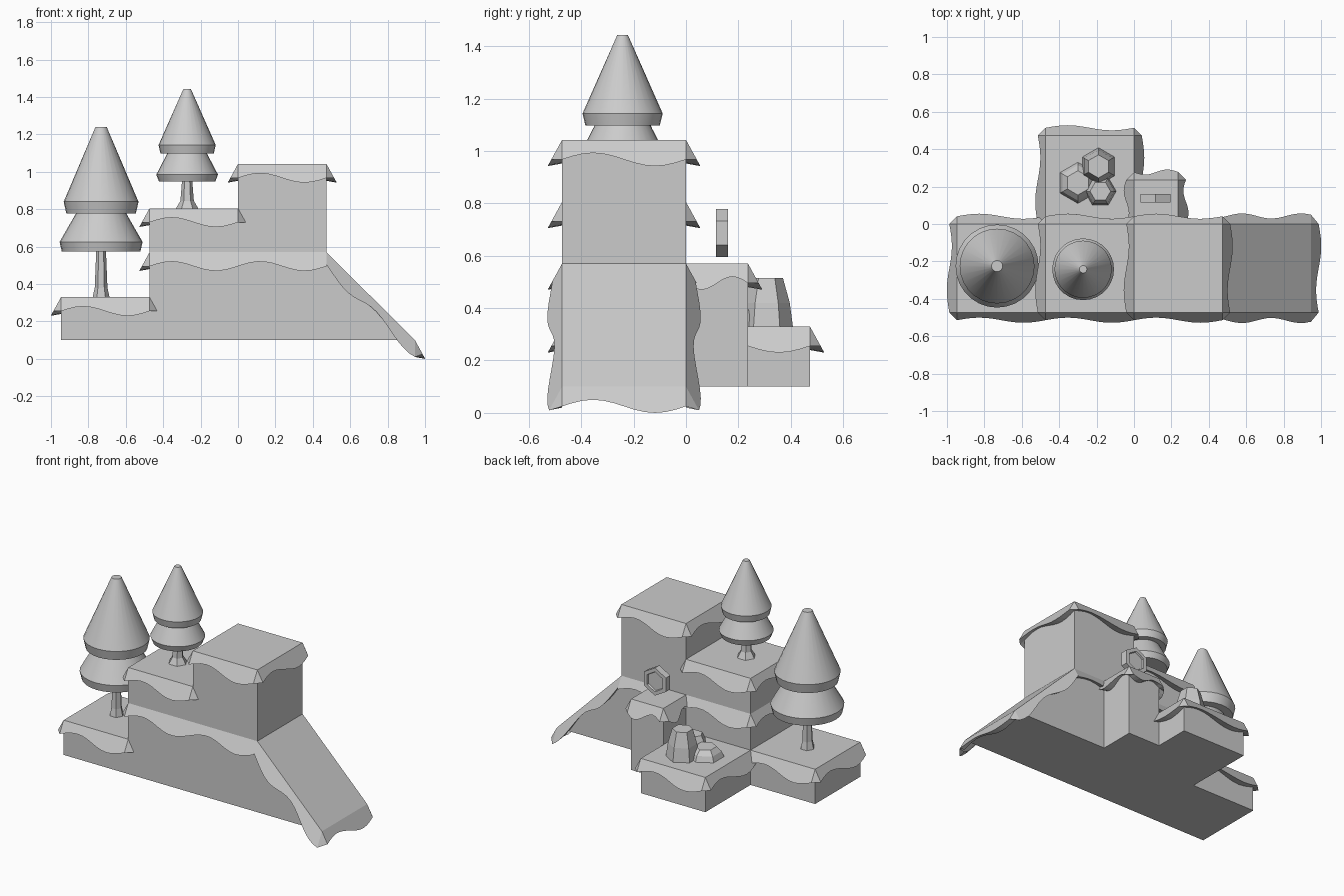
import bpy, bmesh
from math import sin, cos, pi, radians
from mathutils import Vector

if "Cube" in bpy.data.objects:
    bpy.data.objects.remove(bpy.data.objects["Cube"])

G = 0.473   # grid tile size
B = 0.10    # underside of the terrain


def finish(bm, name, smooth=False):
    bmesh.ops.remove_doubles(bm, verts=bm.verts, dist=1e-5)
    bmesh.ops.recalc_face_normals(bm, faces=bm.faces)
    me = bpy.data.meshes.new(name)
    bm.to_mesh(me)
    bm.free()
    ob = bpy.data.objects.new(name, me)
    bpy.context.collection.objects.link(ob)
    if smooth:
        bpy.context.view_layer.objects.active = ob
        ob.select_set(True)
        bpy.ops.object.shade_smooth_by_angle(angle=radians(35))
        ob.select_set(False)
    return ob


def prism(name, profile, y0, y1):
    """Extrude an x-z outline along y."""
    bm = bmesh.new()
    f = bm.faces.new([bm.verts.new((x, y0, z)) for x, z in profile])
    ext = bmesh.ops.extrude_face_region(bm, geom=[f])['geom']
    bmesh.ops.translate(bm, vec=(0, y1 - y0, 0),
                        verts=[v for v in ext if isinstance(v, bmesh.types.BMVert)])
    return finish(bm, name)


def block(name, x0, x1, y0, y1, z0, z1):
    return prism(name, [(x0, z0), (x1, z0), (x1, z1), (x0, z1)], y0, y1)


def wave(n=1, sign=1, base=0.075, amp=0.025):
    return lambda t: base - sign * amp * sin(2 * pi * n * t)


def skirt(name, pts, waves, closed=True):
    """Flared wavy overhang along a counter-clockwise path of top-edge points."""
    bm = bmesh.new()
    pts = [Vector(p) for p in pts]
    ends = []
    for i, depth in enumerate(waves):
        a, b = pts[i], pts[(i + 1) % len(pts)]
        out = Vector((b.y - a.y, a.x - b.x, 0)).normalized()
        steps = max(12, int((b - a).length / G * 12))
        rows = []
        for k in range(steps + 1):
            t = k / steps
            p, d = a.lerp(b, t), depth(t)
            rows.append([bm.verts.new(q) for q in (
                p, p + out * d * 0.55 - Vector((0, 0, d)), p - Vector((0, 0, d - 0.01)))])
        for r, s in zip(rows, rows[1:]):
            for j in (0, 1):
                bm.faces.new((r[j], r[j + 1], s[j + 1], s[j]))
        ends.append((rows[0], rows[-1]))
    # chamfer triangles closing the corners
    for i in range(len(ends) if closed else len(ends) - 1):
        e, s = ends[i][1], ends[(i + 1) % len(ends)][0]
        bm.faces.new((e[0], e[1], s[1]))
        bm.faces.new((e[2], s[1], e[1]))
    return finish(bm, name)


def cap(name, x0, x1, y0, y1, z, sign=1):
    skirt(name, [(x0, y0, z), (x1, y0, z), (x1, y1, z), (x0, y1, z)], [wave(1, sign)] * 4)


def lathe(name, cx, cy, rings, sides, smooth=False, turn=0.0):
    """Closed solid of stacked (radius, z) rings."""
    bm = bmesh.new()
    loops = [[bm.verts.new((cx + r * cos(turn + 2 * pi * k / sides),
                            cy + r * sin(turn + 2 * pi * k / sides), z))
              for k in range(sides)] for r, z in rings]
    for a, b in zip(loops, loops[1:]):
        for k in range(sides):
            m = (k + 1) % sides
            bm.faces.new((a[k], a[m], b[m], b[k]))
    bm.faces.new(loops[0])
    bm.faces.new(loops[-1])
    return finish(bm, name, smooth)


# terrain blocks with their overhanging caps
block("low_left_block", -2 * G, -G, -G, 0, B, 0.33)
cap("low_left_overhang", -2 * G, -G, -G, 0, 0.33)
block("base_block", -G, G, -G, 0, B, 0.57)
skirt("base_overhang", [(G, 0, 0.57), (-G, 0, 0.57), (-G, -G, 0.57), (G, -G, 0.57)],
      [wave(2), wave(), wave(2)], closed=False)
block("middle_block", -G, 0, -G, 0, 0.57, 0.805)
cap("middle_overhang", -G, 0, -G, 0, 0.805)
block("tall_block", 0, G, -G, 0, 0.57, 1.042)
cap("tall_overhang", 0, G, -G, 0, 1.042)
block("low_back_block", -G, 0, 0, G, B, 0.33)
cap("low_back_overhang", -G, 0, 0, G, 0.33)
block("small_back_block", 0, G / 2, 0, G / 2, B, 0.57)
cap("small_back_overhang", 0, G / 2, 0, G / 2, 0.57, -1)

# slope
prism("slope", [(G, B), (2 * G, B), (G, 0.57)], -G, 0)
side = lambda t: 0.078 + 0.025 * cos(3 * pi * (t - 0.22))
skirt("slope_overhang", [(G, -G, 0.57), (2 * G, -G, B), (2 * G, 0, B), (G, 0, 0.57)],
      [side, wave(), lambda t: side(1 - t)], closed=False)

# trees: flared trunk plus two cone tiers
trees = [
    ("large_tree", -0.732, -0.225,
     [(0.045, 0.33), (0.034, 0.38), (0.026, 0.58)],
     [(0.21, 0.573), (0.222, 0.625), (0.13, 0.785)],
     [(0.186, 0.778), (0.2, 0.84), (0.03, 1.24)]),
    ("small_tree", -0.272, -0.242,
     [(0.062, 0.80), (0.036, 0.845), (0.027, 0.955)],
     [(0.15, 0.947), (0.165, 0.985), (0.105, 1.10)],
     [(0.142, 1.097), (0.153, 1.143), (0.02, 1.443)])]
for name, x, y, trunk, lower, upper in trees:
    lathe(name + "_trunk", x, y, trunk, 6)
    lathe(name + "_lower_tier", x, y, lower, 28, True)
    lathe(name + "_upper_tier", x, y, upper, 28, True)

# rocks
lathe("tall_rock", -0.19, 0.308, [(0.1, 0.33), (0.088, 0.42), (0.062, 0.515)], 6, turn=pi / 2)
lathe("medium_rock", -0.18, 0.175, [(0.085, 0.33), (0.075, 0.39), (0.055, 0.43)], 6)
lathe("low_rock", -0.30, 0.22, [(0.11, 0.33), (0.095, 0.365), (0.065, 0.395)], 6, turn=pi / 2)

# floating hexagonal token with recessed faces
h, d = 0.023, 0.012
token = lathe("hex_token", 0, 0, [(0.062, -d), (0.066, -h), (0.092, -h),
                                  (0.092, h), (0.066, h), (0.062, d)], 6)
token.rotation_euler = (pi / 2, pi / 2, 0)
token.location = (0.115, 0.138, 0.687)
